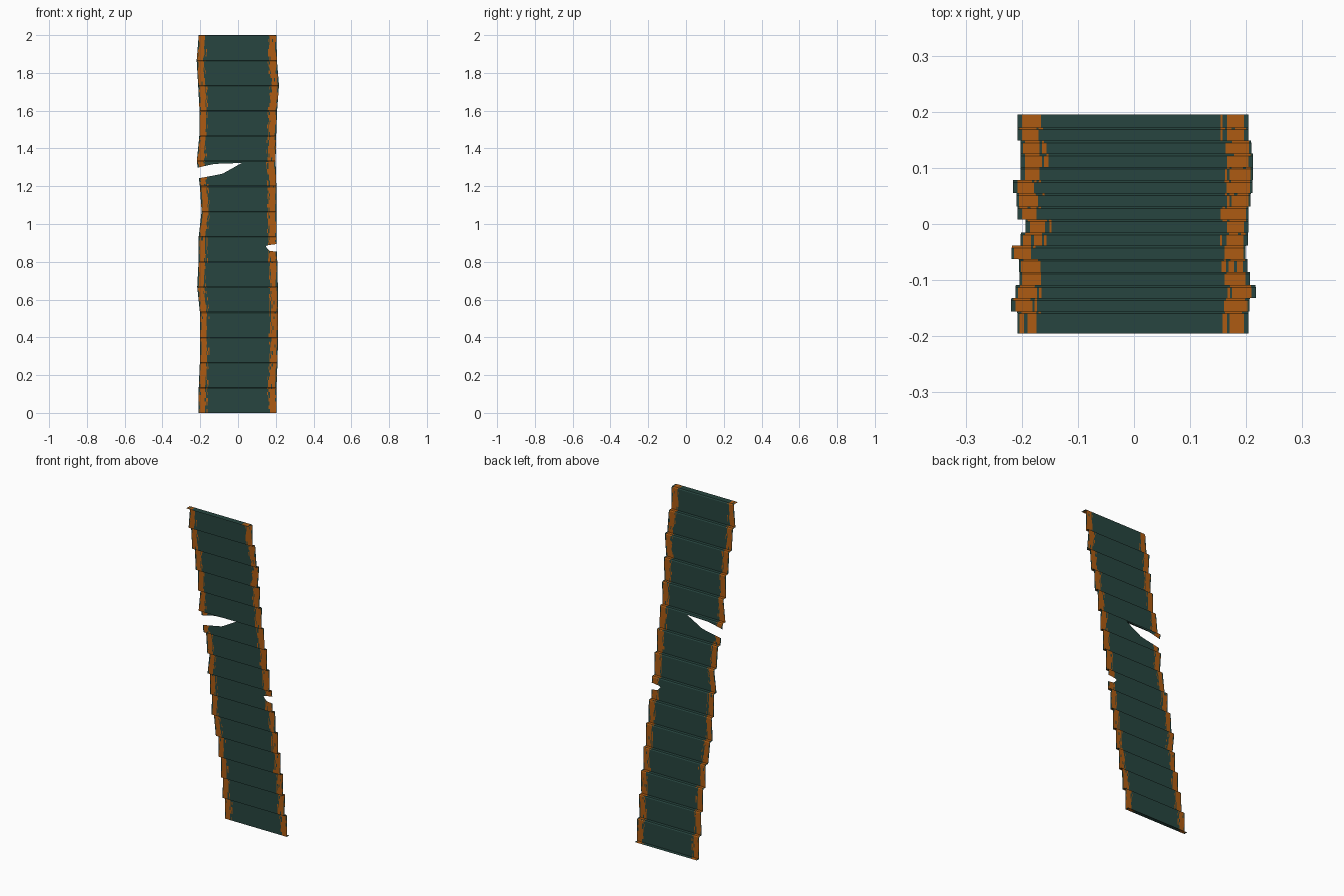
import bpy, bmesh, random

if "Cube" in bpy.data.objects:
    bpy.data.objects.remove(bpy.data.objects["Cube"])

random.seed(4)
N = 15                      # number of lapped boards
H = 2.0 / N                 # board height
STEP = 0.0234               # setback of each board
Y0 = 0.172                  # plane of the lowest board

# Wavy side edges, one x value per step line from bottom to top
LEFT = [-.208, -.208, -.202, -.202, -.202, -.216, -.209, -.208,
        -.193, -.202, -.218, -.205, -.204, -.211, -.219, -.208]
RIGHT = [.204, .204, .209, .212, .212, .211, .208, .204,
         .204, .203, .199, .202, .207, .217, .206, .204]
# Tears: board index -> (u, lower z, upper z) points
TEARS = {9: [(-.206, 1.242, 1.298), (-.12, 1.258, 1.318), (-.08, 1.267, 1.320), (.02, 1.323, 1.323)],
         6: [(.148, .882, .882), (.153, .873, .886), (.168, .858, .889), (.206, .853, .894)]}


def make_material(name, col):
    m = bpy.data.materials.new(name)
    m.diffuse_color = (*col, 1)
    m.use_nodes = True
    m.node_tree.nodes["Principled BSDF"].inputs["Base Color"].default_value = m.diffuse_color
    return m


def lerp(pts, u, k):
    if u <= pts[0][0]:
        return pts[0][k]
    for a, b in zip(pts, pts[1:]):
        if u <= b[0]:
            return a[k] + (b[k] - a[k]) * (u - a[0]) / (b[0] - a[0])
    return pts[-1][k]


def edge_shift(u, z):
    """Sideways waviness, fading out toward the middle of the sheet."""
    t = max(0, min(N - 1e-6, z / H))
    i, f = int(t), t - int(t)
    tab, ref = (LEFT, -.206) if u < 0 else (RIGHT, .206)
    w = max(0, min(1, (abs(u) - .10) / .05))
    return (tab[i] * (1 - f) + tab[i + 1] * f - ref) * w


# Columns: fine toward both edges, sparse in the middle
side = [.206, .202, .198, .194, .188, .182, .176, .172, .168, .164, .160, .156, .153, .148]
cols = [-s for s in side] + [-.12, -.08, 0, .02, .1] + side[::-1]

bm = bmesh.new()


def add_strip(rows):
    """Skin rows of (y, z(u)) and paint rust along both edges."""
    grid = []
    for y, zf in rows:
        grid.append([bm.verts.new((u + edge_shift(u, zf(u)), y, zf(u))) for u in cols])
    for a, b in zip(grid, grid[1:]):
        for j in range(len(cols) - 1):
            f = bm.faces.new((a[j], a[j + 1], b[j + 1], b[j]))
            u = (cols[j] + cols[j + 1]) / 2
            d = abs(u)
            if d > .202:
                p = .08
            elif d > .198:
                p = .5
            elif d > .172:
                p = .97
            elif d > .156:
                p = (d - .152) / .02 * (.45 if u < 0 else .8)
            else:
                p = 0
            f.material_index = int(random.random() < p)


# Boards with a rounded nose and ledge back to the next board
for i in range(N):
    y, z0, z1 = Y0 - STEP * i, H * i, H * (i + 1)
    zn = z1 - .006
    yb = -.195 if i == N - 1 else y - STEP
    tear = TEARS.get(i, [(0, z0 + .6 * H, z0 + .6 * H)])

    def lower(t):
        return lambda u: z0 + (lerp(tear, u, 1) - z0) * t

    def upper(t):
        return lambda u: lerp(tear, u, 2) + (zn - lerp(tear, u, 2)) * t

    add_strip([(y, lower(t / 4)) for t in range(5)])
    add_strip([(y, upper(t / 3)) for t in range(4)] + [(y - .004, lambda u: z1), (yb, lambda u: z1)])

# Bottom lip
add_strip([(.195, lambda u: 0), (Y0, lambda u: 0)])

bmesh.ops.remove_doubles(bm, verts=bm.verts, dist=1e-5)
bmesh.ops.dissolve_degenerate(bm, edges=bm.edges, dist=1e-5)
me = bpy.data.meshes.new("siding_sheet")
bm.to_mesh(me)
bm.free()
me.materials.append(make_material("dark_teal_paint", (.020, .060, .050)))
me.materials.append(make_material("orange_rust", (.42, .105, .006)))
ob = bpy.data.objects.new("siding_sheet", me)
bpy.context.collection.objects.link(ob)
